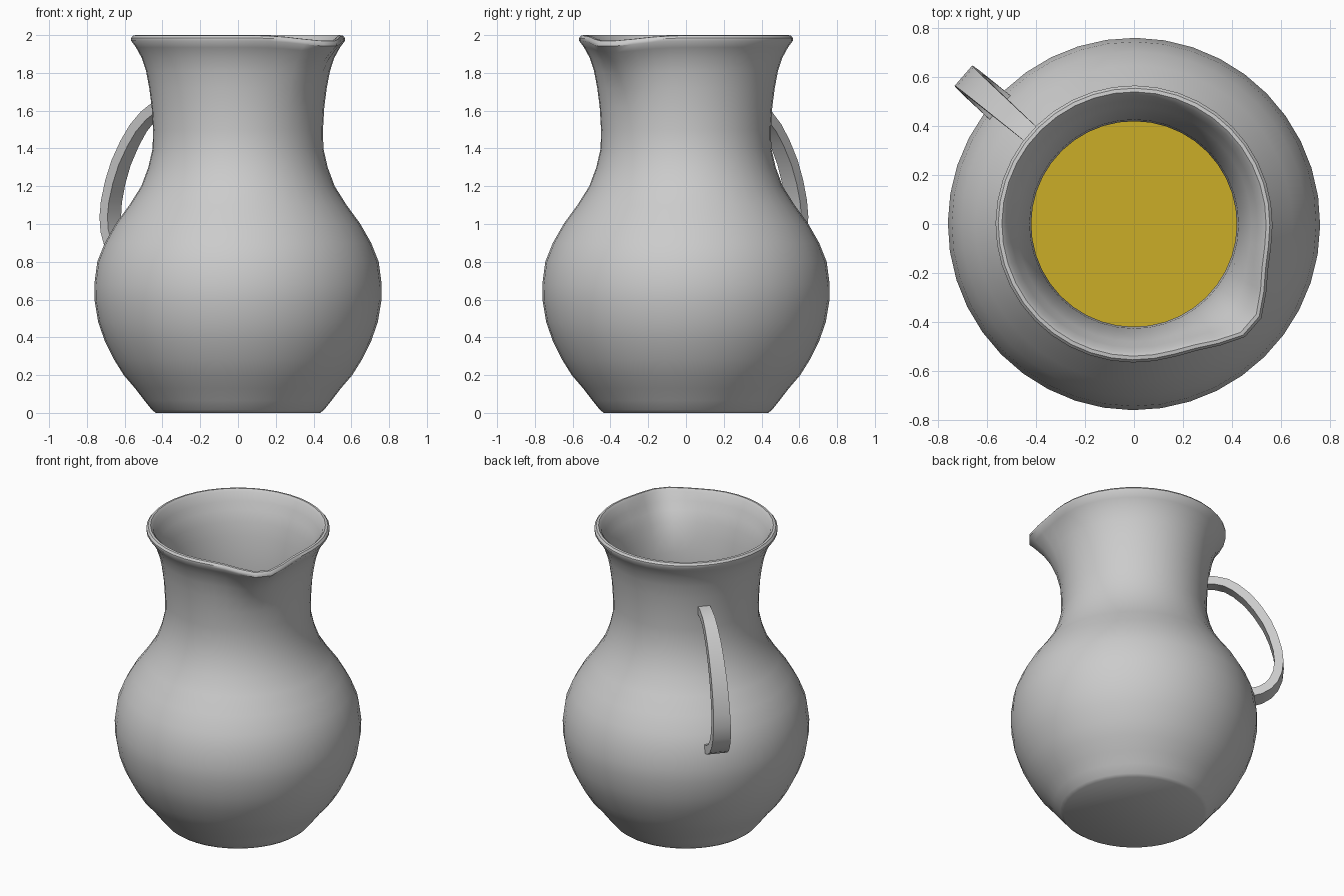
import bpy, bmesh, math
from mathutils import Vector

if "Cube" in bpy.data.objects:
    bpy.data.objects.remove(bpy.data.objects["Cube"])

SEGS = 40
SPOUT = math.radians(-41)          # spout direction; the handle is opposite


def finish(name, bm, angle):
    bmesh.ops.recalc_face_normals(bm, faces=bm.faces)
    me = bpy.data.meshes.new(name)
    bm.to_mesh(me)
    bm.free()
    ob = bpy.data.objects.new(name, me)
    bpy.context.collection.objects.link(ob)
    bpy.ops.object.select_all(action='DESELECT')
    ob.select_set(True)
    bpy.context.view_layer.objects.active = ob
    bpy.ops.object.shade_smooth_by_angle(angle=math.radians(angle))
    return ob


def pull_spout(r, z, d):
    """Push the rim outwards and slightly down near the spout."""
    w = max(0.0, min(1.0, (z - 1.62) / 0.34)) ** 1.6
    bump = 0.088 * math.exp(-(d / math.radians(16)) ** 2)
    dip = 0.03 * math.exp(-(d / math.radians(20)) ** 2)
    return r + w * bump, z - w * dip


def lathe(name, profile, spout=False):
    """Revolve a profile and cap both ends."""
    bm = bmesh.new()
    rings = []
    for r, z in profile:
        ring = []
        for i in range(SEGS):
            d = (i + 0.5) / SEGS * math.tau - math.pi
            rr, zz = pull_spout(r, z, d) if spout else (r, z)
            a = SPOUT + d
            ring.append(bm.verts.new((rr * math.cos(a), rr * math.sin(a), zz)))
        rings.append(ring)
    for a, b in zip(rings, rings[1:]):
        for i in range(SEGS):
            j = (i + 1) % SEGS
            bm.faces.new((a[i], a[j], b[j], b[i]))
    bm.faces.new(rings[0])
    bm.faces.new(rings[-1])
    return finish(name, bm, 40)


# Jug body: outside from base to rim, then back down the inside
outer = [(.435, 0), (.455, .015), (.495, .065), (.545, .13), (.605, .2),
         (.655, .28), (.705, .38), (.74, .48), (.76, .6), (.761, .68),
         (.745, .8), (.705, .9), (.648, 1.0), (.575, 1.1), (.512, 1.2),
         (.475, 1.3), (.452, 1.4), (.45, 1.5), (.457, 1.62), (.47, 1.72),
         (.487, 1.81), (.51, 1.88), (.54, 1.935), (.566, 1.97)]
rim = [(.566, 1.985), (.555, 1.998), (.54, 2.0), (.525, 1.985)]
inner = [(.505, 1.93), (.48, 1.88), (.457, 1.81), (.44, 1.72), (.427, 1.62),
         (.42, 1.5), (.422, 1.4)]
cavity = [(.445, 1.3), (.482, 1.2), (.545, 1.1), (.618, 1.0), (.675, .9),
          (.715, .8), (.73, .68), (.73, .6), (.71, .48), (.675, .38),
          (.575, .2), (.43, .04)]
lathe("jug_body", outer + rim + inner + cavity, spout=True)

# Liquid filling the cavity
liquid = lathe("liquid", [(r - .002, z + .002) for r, z in cavity])
mat = bpy.data.materials.new("amber_liquid")
mat.diffuse_color = (0.6, 0.42, 0.02, 1)
mat.use_nodes = True
mat.node_tree.nodes["Principled BSDF"].inputs["Base Color"].default_value = mat.diffuse_color
liquid.data.materials.append(mat)

# Handle: flat strap swept along a curved path (radius, height, width)
path = [(.435, 1.63, .075), (.50, 1.628, .075), (.57, 1.61, .078),
        (.63, 1.572, .082), (.70, 1.507, .088), (.76, 1.427, .093),
        (.82, 1.325, .098), (.86, 1.225, .102), (.888, 1.12, .106),
        (.896, 1.04, .11), (.888, .965, .114), (.865, .905, .118),
        (.83, .86, .122), (.78, .828, .126), (.72, .812, .13)]
out = Vector((-math.cos(SPOUT), -math.sin(SPOUT), 0))
side = Vector((-out.y, out.x, 0))
up = Vector((0, 0, 1))
pts = [out * r + up * z for r, z, w in path]
bm = bmesh.new()
rings = []
for i, p in enumerate(pts):
    t = (pts[min(i + 1, len(pts) - 1)] - pts[max(i - 1, 0)]).normalized()
    n = side.cross(t)
    w = path[i][2] / 2
    rings.append([bm.verts.new(p + side * w * sx + n * .028 * sn)
                  for sx, sn in ((-1, -1), (1, -1), (1, 1), (-1, 1))])
for a, b in zip(rings, rings[1:]):
    for i in range(4):
        j = (i + 1) % 4
        bm.faces.new((a[i], a[j], b[j], b[i]))
bm.faces.new(rings[0])
bm.faces.new(rings[-1])
finish("handle", bm, 40)
